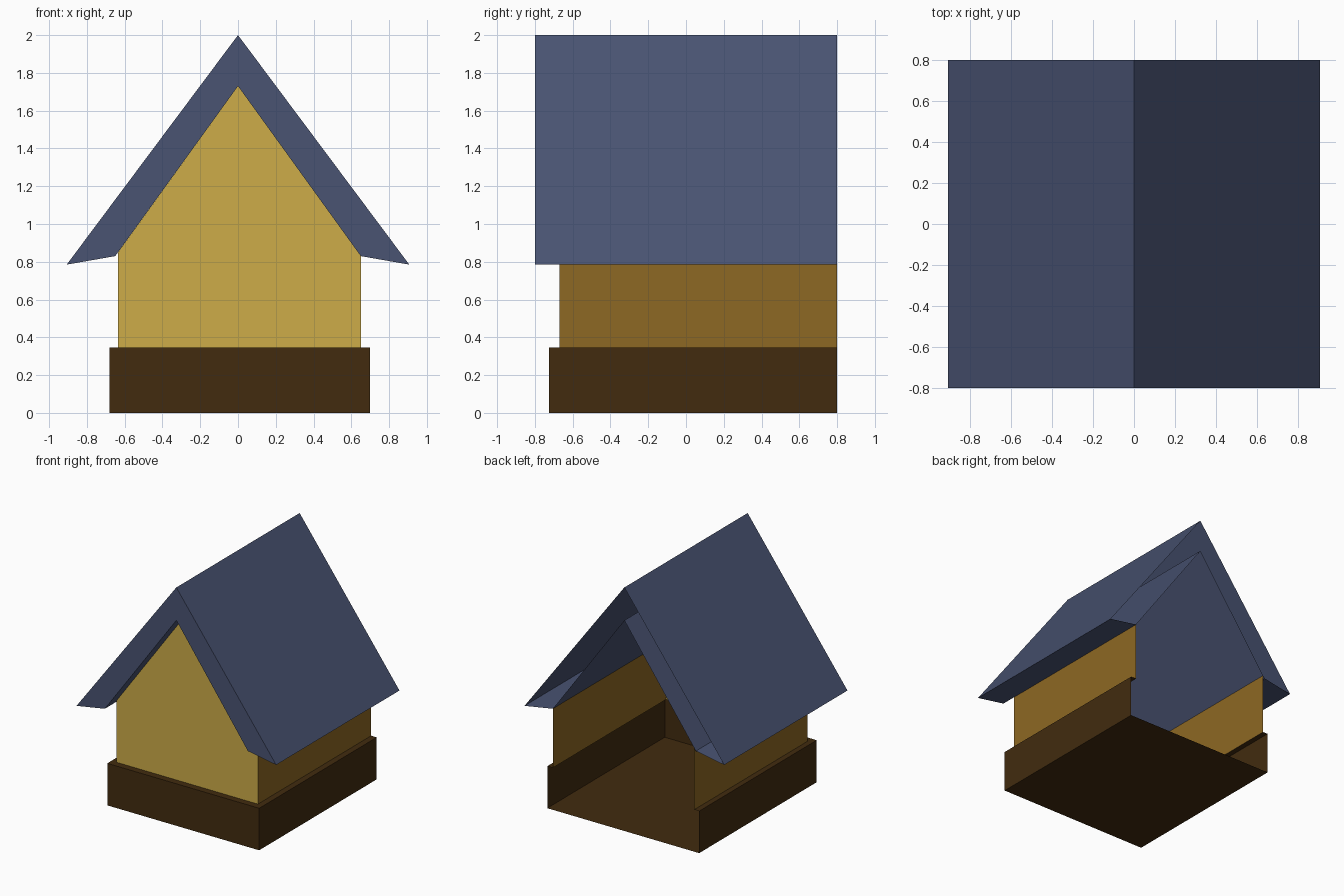
import bpy, bmesh

cube = bpy.data.objects.get("Cube")
if cube:
    bpy.data.objects.remove(cube, do_unlink=True)


def material(name, rgb):
    m = bpy.data.materials.new(name)
    m.use_nodes = True
    color = (*rgb, 1.0)
    m.diffuse_color = color
    bsdf = next(n for n in m.node_tree.nodes if n.type == 'BSDF_PRINCIPLED')
    bsdf.inputs["Base Color"].default_value = color
    return m


slate = material("slate_blue", (0.067, 0.087, 0.17))
yellow = material("gable_yellow", (0.61, 0.415, 0.065))
brown = material("wall_brown", (0.27, 0.138, 0.017))
dark = material("base_dark_brown", (0.054, 0.0245, 0.0047))

BACK = 0.8
WALL_FRONT = -0.67
WALL_L, WALL_R = 0.65, -0.635
BASE_TOP = 0.345


def shell(name, profile, front, mats, closed=False, skip=(), extra=()):
    """Run an x-z profile from front to back, cap the front, leave the back open.
    The front cap takes the last material."""
    bm = bmesh.new()
    near = [bm.verts.new((x, front, z)) for x, z in profile]
    far = [bm.verts.new((x, BACK, z)) for x, z in profile]
    n = len(profile)
    for i in range(n if closed else n - 1):
        if i not in skip:
            j = (i + 1) % n
            bm.faces.new((near[i], near[j], far[j], far[i]))
    cap = bm.faces.new(near)
    cap.material_index = len(mats) - 1
    for corners in extra:
        bm.faces.new([bm.verts.new(c) for c in corners])
    bmesh.ops.remove_doubles(bm, verts=bm.verts[:], dist=0.0001)
    bmesh.ops.recalc_face_normals(bm, faces=bm.faces[:])
    mesh = bpy.data.meshes.new(name)
    bm.to_mesh(mesh)
    bm.free()
    for m in mats:
        mesh.materials.append(m)
    obj = bpy.data.objects.new(name, mesh)
    bpy.context.collection.objects.link(obj)
    return obj


# Hollow roof: outer slopes, angled eaves and inner slopes
shell("roof", [(0, 2), (0.907, 0.785), (0.65, 0.83), (0, 1.73),
               (-0.65, 0.83), (-0.907, 0.785)], -BACK, [slate], closed=True)

# Side walls with the front gable
shell("walls", [(WALL_R, BASE_TOP), (WALL_R, 0.85), (0, 1.73),
                (WALL_L, 0.83), (WALL_L, BASE_TOP)],
      WALL_FRONT, [brown, yellow], skip=(1, 2))

# Open tray base with narrow ledges around the walls
front_ledge = [(WALL_R, -0.725, BASE_TOP), (WALL_L, -0.725, BASE_TOP),
               (WALL_L, WALL_FRONT, BASE_TOP), (WALL_R, WALL_FRONT, BASE_TOP)]
shell("base", [(WALL_R, BASE_TOP), (-0.68, BASE_TOP), (-0.68, 0), (0.7, 0),
               (0.7, BASE_TOP), (WALL_L, BASE_TOP)],
      -0.725, [dark], extra=[front_ledge])
